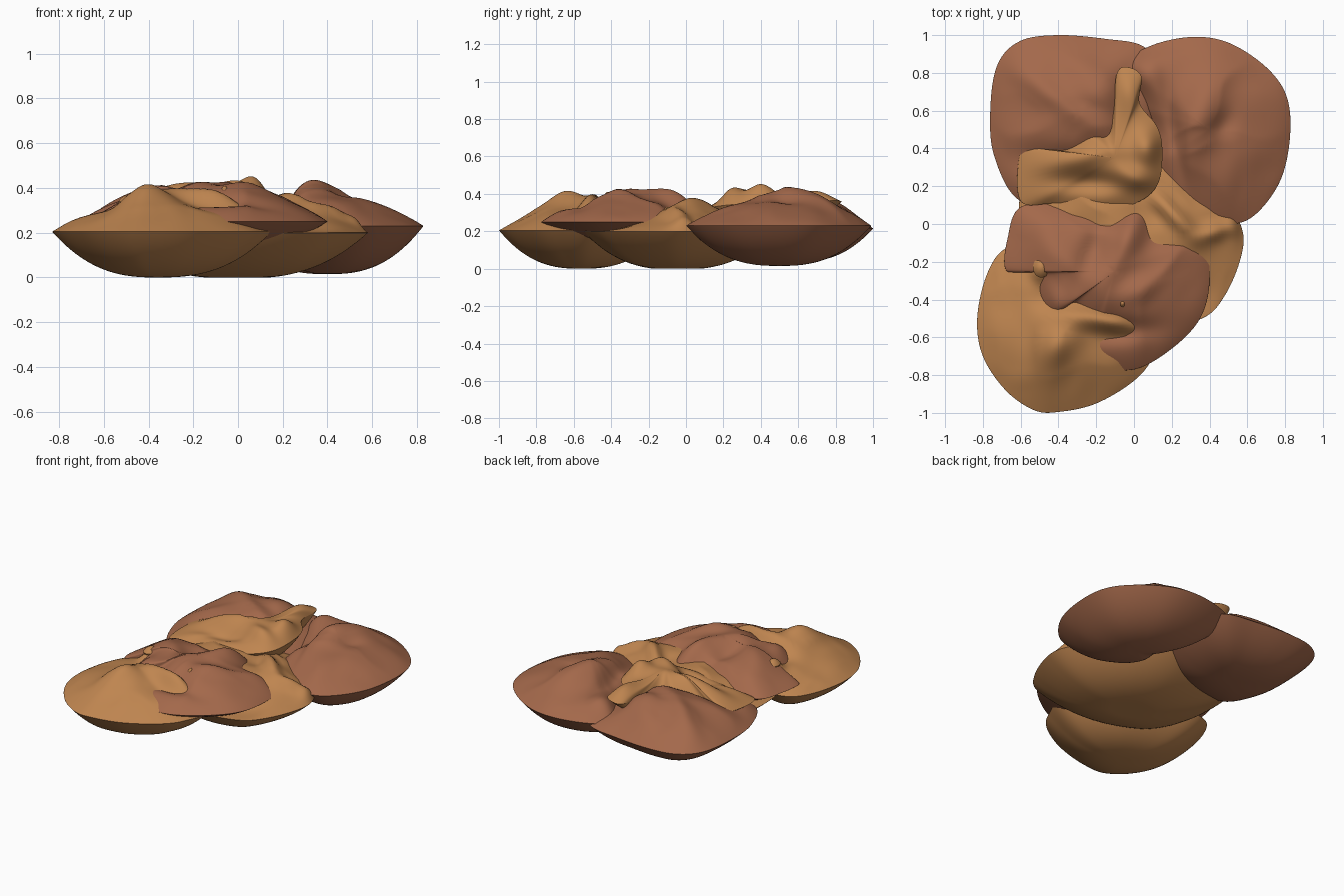
import bpy, math
from mathutils import Vector, noise

if "Cube" in bpy.data.objects:
    bpy.data.objects.remove(bpy.data.objects["Cube"])

def material(name, rgb):
    m = bpy.data.materials.new(name)
    m.diffuse_color = (*rgb, 1)
    m.use_nodes = True
    m.node_tree.nodes["Principled BSDF"].inputs["Base Color"].default_value = m.diffuse_color
    return m

TAN = material("tan", (0.52, 0.235, 0.08))
BROWN = material("brown", (0.37, 0.14, 0.07))
STEPS, RINGS = 9, 30

def smooth_outline(pts):
    """Closed Catmull-Rom curve through the plan points."""
    out, n = [], len(pts)
    for i in range(n):
        a, b, c, d = (Vector(pts[(i + k) % n]) for k in (-1, 0, 1, 2))
        for s in range(STEPS):
            t = s / STEPS
            out.append(0.5 * (2 * b + (c - a) * t + (2 * a - 5 * b + 4 * c - d) * t * t
                              + (3 * b - a - 3 * c + d) * t ** 3))
    return out

def flake(name, mat, pts, centre, rim, depth, height, power=2.2, bumps=(), rough=0.03, seed=0, tilt=(0, 0)):
    """Bowl-shaped underside, soft rim, crumpled top."""
    c = Vector(centre)
    edge = smooth_outline(pts)
    n = len(edge)

    def z_at(p, t, top):
        base = rim + tilt[0] * (p.x - c.x) + tilt[1] * (p.y - c.y)
        if not top:
            return max(0.0, base - depth * (1 - t ** 2.6))
        z = height * (1 - t ** power)
        for bx, by, amp, sx, sy, ang in bumps:
            dx, dy = p.x - bx, p.y - by
            ca, sa = math.cos(math.radians(ang)), math.sin(math.radians(ang))
            u, v = dx * ca + dy * sa, dy * ca - dx * sa
            z += amp * math.exp(-(u / sx) ** 2 - (v / sy) ** 2) * (1 - t ** 6)
        q = Vector((p.x * 3.2, p.y * 3.2, seed * 7.3))
        q += 0.5 * noise.noise_vector(q * 0.8)
        z += rough * (1 - 2 * abs(noise.noise(q))) * (1 - t ** 3)
        z += rough * 0.6 * noise.noise(q * 1.8) * (1 - t ** 3)
        return base + max(z, 0.0)

    verts, faces = [], []
    for top in (True, False):
        start = len(verts)
        verts.append((c.x, c.y, z_at(c, 0, top)))
        for r in range(1, RINGS + 1 if top else RINGS):
            t = math.sin(r / RINGS * math.pi / 2)
            for e in edge:
                p = c.lerp(e, t)
                verts.append((p.x, p.y, z_at(p, t, top)))
        if top:
            rim_start = start + 1 + (RINGS - 1) * n
        rows = [start + 1 + k * n for k in range(RINGS - 1)] + [rim_start]
        for i in range(n):
            j = (i + 1) % n
            f = [(start, rows[0] + i, rows[0] + j)]
            f += [(a + i, b + i, b + j, a + j) for a, b in zip(rows, rows[1:])]
            faces += f if top else [x[::-1] for x in f]
    me = bpy.data.meshes.new(name)
    me.from_pydata(verts, [], faces)
    me.materials.append(mat)
    ob = bpy.data.objects.new(name, me)
    bpy.context.collection.objects.link(ob)
    bpy.ops.object.select_all(action='DESELECT')
    ob.select_set(True)
    bpy.context.view_layer.objects.active = ob
    bpy.ops.object.shade_smooth_by_angle(angle=math.radians(150))

# front left tan flake, with a peak and a ridge towards the middle
flake("front_flake", TAN,
      [(-.83, -.5), (-.80, -.7), (-.68, -.88), (-.53, -.985), (-.4, -.995), (-.2, -.95), (0, -.83),
       (.1, -.7), (.14, -.5), (-.1, -.25), (-.5, -.12), (-.68, -.13), (-.78, -.27)],
      (-.36, -.56), .205, .205, .125, 1.9,
      [(-.41, -.64, .09, .13, .09, 60), (-.12, -.51, .08, .24, .06, -8), (-.49, -.24, .07, .05, .06, 0),
       (-.45, -.4, -.03, .1, .08, 0)], .02, 1)

# middle tan flake carrying the others
flake("middle_flake", TAN,
      [(.57, -.02), (.565, -.18), (.48, -.38), (.36, -.5), (.1, -.55), (-.2, -.5), (-.48, -.35), (-.6, -.1),
       (-.6, .2), (-.55, .38), (-.3, .45), (0, .48), (.25, .38), (.45, .18)],
      (0, -.05), .2, .205, .12, 2.0,
      [(.2, .06, .09, .16, .05, -45), (.45, -.03, .06, .12, .05, 25), (.55, .01, .12, .05, .08, 0),
       (.3, -.4, -.05, .2, .15, 45)], .025, 2)

# back left brown flake
flake("back_left_flake", BROWN,
      [(-.6, .12), (-.74, .36), (-.76, .62), (-.72, .85), (-.6, .97), (-.4, 1.0), (-.15, .98), (.05, .94),
       (.14, .8), (.12, .5), (0, .25), (-.3, .1)],
      (-.3, .58), .215, .18, .14, 2.2,
      [(-.4, .66, .04, .3, .07, -35), (-.2, .72, .04, .2, .1, -50), (-.3, .33, -.05, .3, .08, 0),
       (-.03, .65, -.03, .08, .2, 0)], .02, 3)

# back right brown flake
flake("back_right_flake", BROWN,
      [(-.04, .84), (.08, .94), (.3, .99), (.5, .96), (.7, .83), (.81, .67), (.825, .45), (.77, .22),
       (.63, .04), (.48, 0), (.32, .06), (.2, .15), (.12, .3), (.12, .48), (.03, .64)],
      (.4, .5), .23, .215, .125, 1.9,
      [(.34, .6, .07, .28, .13, 70), (.47, .52, -.025, .10, .06, 60), (.22, .45, -.03, .3, .04, 100),
       (.03, .85, .08, .15, .12, 0)], .02, 4)

# upper brown flake lying on the two tan ones
flake("upper_flake", BROWN,
      [(-.6, .09), (-.67, -.08), (-.68, -.24), (-.58, -.28), (-.48, -.5), (-.36, -.46), (-.25, -.6), (-.2, -.74),
       (0, -.77), (.2, -.66), (.35, -.5), (.4, -.3), (.36, -.1), (.15, -.02), (.03, .11),
       (-.12, .08), (-.35, .11)],
      (-.1, -.25), .25, .13, .135, 2.6,
      [(-.06, -.15, .05, .3, .08, 60), (-.35, -.2, .04, .2, .08, -40), (-.22, -.13, -.03, .18, .06, 70),
       (0, -.36, .03, .14, .06, 20), (-.1, -.56, -.05, .2, .06, 0), (-.42, -.42, .05, .08, .1, 0)], .02, 5)

# raised tan crest between the back flakes
flake("crest", TAN,
      [(-.6, .12), (-.6, .38), (-.5, .4), (-.38, .4), (-.27, .5), (-.15, .49), (-.11, .62), (-.09, .8),
       (-.03, .83), (.04, .78), (.03, .64), (.12, .52), (.15, .4), (.13, .22), (.03, .12), (-.15, .08), (-.4, .11)],
      (-.1, .35), .325, .16, .065, 2.4,
      [(.08, .4, .07, .08, .09, 0), (0, .24, .05, .14, .06, -15), (-.3, .35, .04, .2, .06, 10),
       (-.25, .22, -.05, .2, .06, 0), (-.03, .72, .03, .06, .1, 0)], .015, 6, (.1, .06))

# small tan crumbs poking through the upper flake
for k, (x, y, r, z) in enumerate([(-.49, -.23, .045, .34), (-.06, -.42, .02, .38)]):
    ring = [(x + r * math.cos(a * math.pi / 4), y + r * 1.2 * math.sin(a * math.pi / 4)) for a in range(8)]
    flake(f"crumb_{k + 1}", TAN, ring, (x, y), z, .06, .03, 2, (), 0, k)
